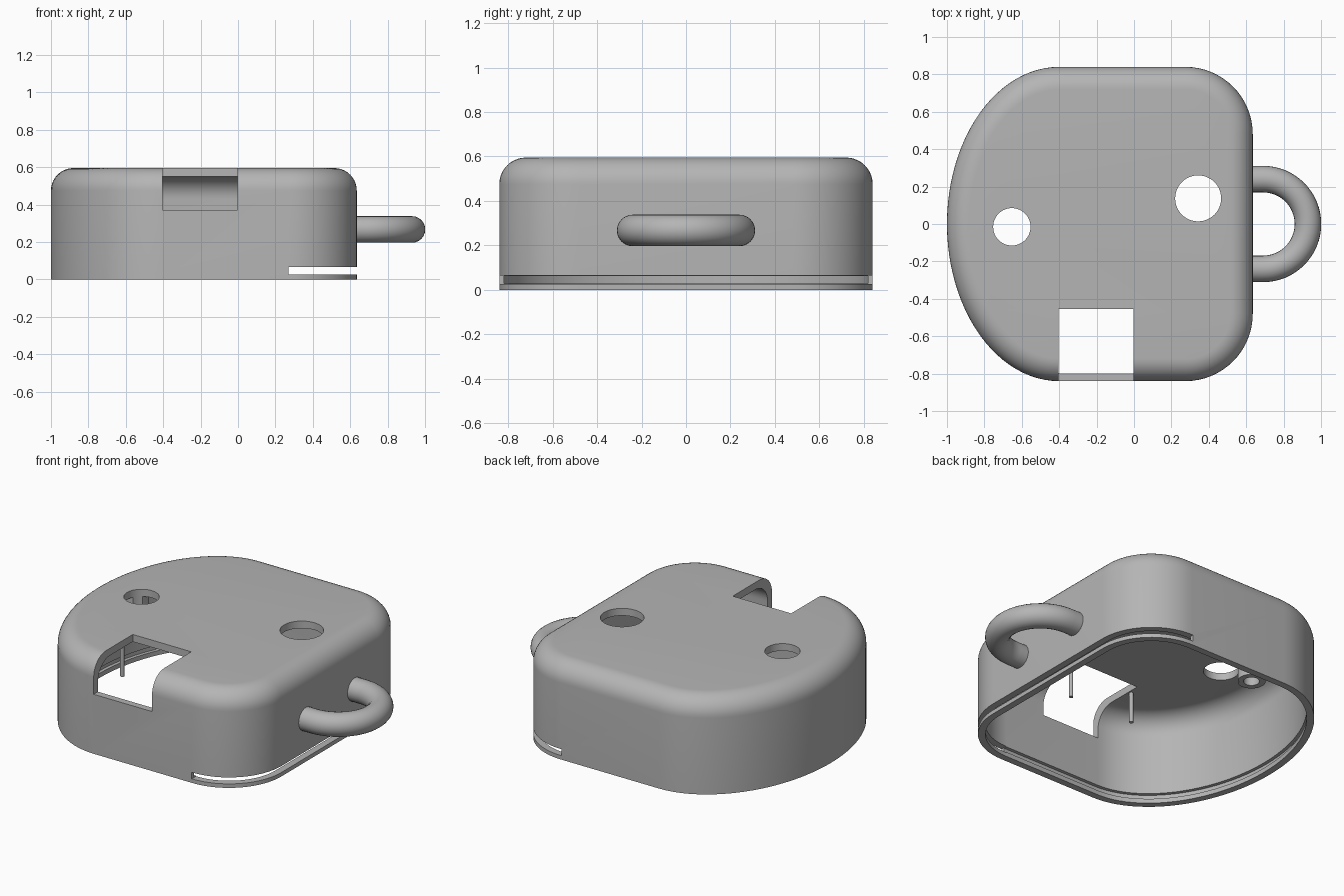
import bpy, bmesh
from math import sin, cos, pi, radians, hypot

if "Cube" in bpy.data.objects:
    bpy.data.objects.remove(bpy.data.objects["Cube"], do_unlink=True)

grey = bpy.data.materials.new("plain_grey")
grey.use_nodes = True
colour = (0.46, 0.46, 0.46, 1)
grey.diffuse_color = colour
grey.node_tree.nodes["Principled BSDF"].inputs["Base Color"].default_value = colour

RIGHT, LEFT, HALF, CORNER, WALL, TOP = 0.635, -1.0, 0.84, 0.36, 0.042, 0.595
BULGE = -0.4          # x where the flat sides meet the rounded left end


def outline(inset):
    """Plan outline moved inwards by inset: two round corners and a half ellipse."""
    pts = []
    cx, cy, r = RIGHT - CORNER, HALF - CORNER, CORNER - inset
    for sign, start in ((-1, -pi / 2), (1, 0)):
        for i in range(17):
            a = start + i / 16 * pi / 2
            pts.append((cx + r * cos(a), sign * cy + r * sin(a)))
    a_len = BULGE - LEFT
    for i in range(49):
        a = pi / 2 + i / 48 * pi
        nx, ny = cos(a) / a_len, sin(a) / HALF
        n = hypot(nx, ny)
        pts.append((BULGE + a_len * cos(a) - inset * nx / n,
                    HALF * sin(a) - inset * ny / n))
    return pts


def fillet(inset, top, r, steps=10):
    return [(inset + r * (1 - cos(a)), top - r + r * sin(a))
            for a in (i / steps * pi / 2 for i in range(steps + 1))]


def finish(bm, name):
    bmesh.ops.recalc_face_normals(bm, faces=bm.faces[:])
    mesh = bpy.data.meshes.new(name)
    bm.to_mesh(mesh)
    bm.free()
    mesh.materials.append(grey)
    ob = bpy.data.objects.new(name, mesh)
    bpy.context.collection.objects.link(ob)
    return ob


def smooth(ob):
    bpy.ops.object.select_all(action="DESELECT")
    ob.select_set(True)
    bpy.context.view_layer.objects.active = ob
    bpy.ops.object.shade_smooth_by_angle(angle=radians(30))


def box(name, x, y, z):
    bm = bmesh.new()
    bmesh.ops.create_cube(bm, size=1)
    for v in bm.verts:
        for k, (lo, hi) in enumerate((x, y, z)):
            v.co[k] = hi if v.co[k] > 0 else lo
    return finish(bm, name)


def cylinder(name, x, y, r, z0, z1, sides=48):
    bm = bmesh.new()
    bmesh.ops.create_cone(bm, cap_ends=True, segments=sides, radius1=r, radius2=r, depth=z1 - z0)
    bmesh.ops.translate(bm, verts=bm.verts[:], vec=(x, y, (z0 + z1) / 2))
    return finish(bm, name)


def cut(ob, cutters):
    for c in cutters:
        c.hide_render = True
        mod = ob.modifiers.new("cut", "BOOLEAN")
        mod.operation, mod.solver, mod.object = "DIFFERENCE", "EXACT", c
        bpy.ops.object.select_all(action="DESELECT")
        ob.select_set(True)
        bpy.context.view_layer.objects.active = ob
        bpy.ops.object.modifier_apply(modifier=mod.name)
        bpy.data.objects.remove(c, do_unlink=True)


# Hollow shell, open below, with a groove inside the rim
inner = fillet(WALL, TOP - 0.045, 0.12)
profile = inner[::-1] + [(WALL, 0.062), (WALL / 2, 0.062), (WALL / 2, 0.028),
                         (WALL, 0.028), (WALL, 0), (0, 0)] + fillet(0, TOP, 0.12)
bm = bmesh.new()
rings = [[bm.verts.new((x, y, z)) for x, y in outline(d)] for d, z in profile]
for a, b in zip(rings, rings[1:]):
    for i in range(len(a)):
        j = (i + 1) % len(a)
        bm.faces.new((a[i], a[j], b[j], b[i]))
bm.faces.new(rings[0])
bm.faces.new(rings[-1])
shell = finish(bm, "shell")

# Window over the front edge, rim slot and two top holes
cut(shell, [box("window_cutter", (-0.405, -0.003), (-1, -0.455), (0.37, 0.8)),
            box("slot_cutter", (0.27, 0.9), (-1, 1), (0.025, 0.065)),
            cylinder("small_hole_cutter", -0.653, -0.015, 0.1, 0.4, 0.8),
            cylinder("large_hole_cutter", 0.343, 0.137, 0.123, 0.4, 0.8)])
smooth(shell)

# Carrying loop: a bent tube on the right-hand wall
R, r = 0.24, 0.071
path = [(0.61, -R, 0, -1)]
path += [(0.69 + R * cos(a), R * sin(a), cos(a), sin(a))
         for a in (-pi / 2 + i / 32 * pi for i in range(33))]
path += [(0.61, R, 0, 1)]
bm = bmesh.new()
rings = []
for x, y, nx, ny in path:
    angles = [k / 24 * 2 * pi for k in range(24)]
    rings.append([bm.verts.new((x + r * cos(t) * nx, y + r * cos(t) * ny,
                                0.267 + r * sin(t))) for t in angles])
for a, b in zip(rings, rings[1:]):
    for i in range(24):
        j = (i + 1) % 24
        bm.faces.new((a[i], a[j], b[j], b[i]))
bm.faces.new(rings[0])
bm.faces.new(rings[-1])
smooth(finish(bm, "loop"))

# Thin pins under the roof beside the window
for side, x in (("right", -0.425), ("left", 0.018)):
    smooth(cylinder(side + "_pin", x, -0.53, 0.012, 0.36, 0.56, 16))

# Hollow boss under the roof near the rounded end
boss = cylinder("boss", -0.78, 0.1, 0.08, 0.48, 0.56, 32)
cut(boss, [cylinder("boss_cutter", -0.78, 0.1, 0.045, 0.4, 0.53, 32)])
# keep the small hole clear
cut(boss, [cylinder("boss_trim", -0.653, -0.015, 0.1, 0.4, 0.8)])
smooth(boss)
